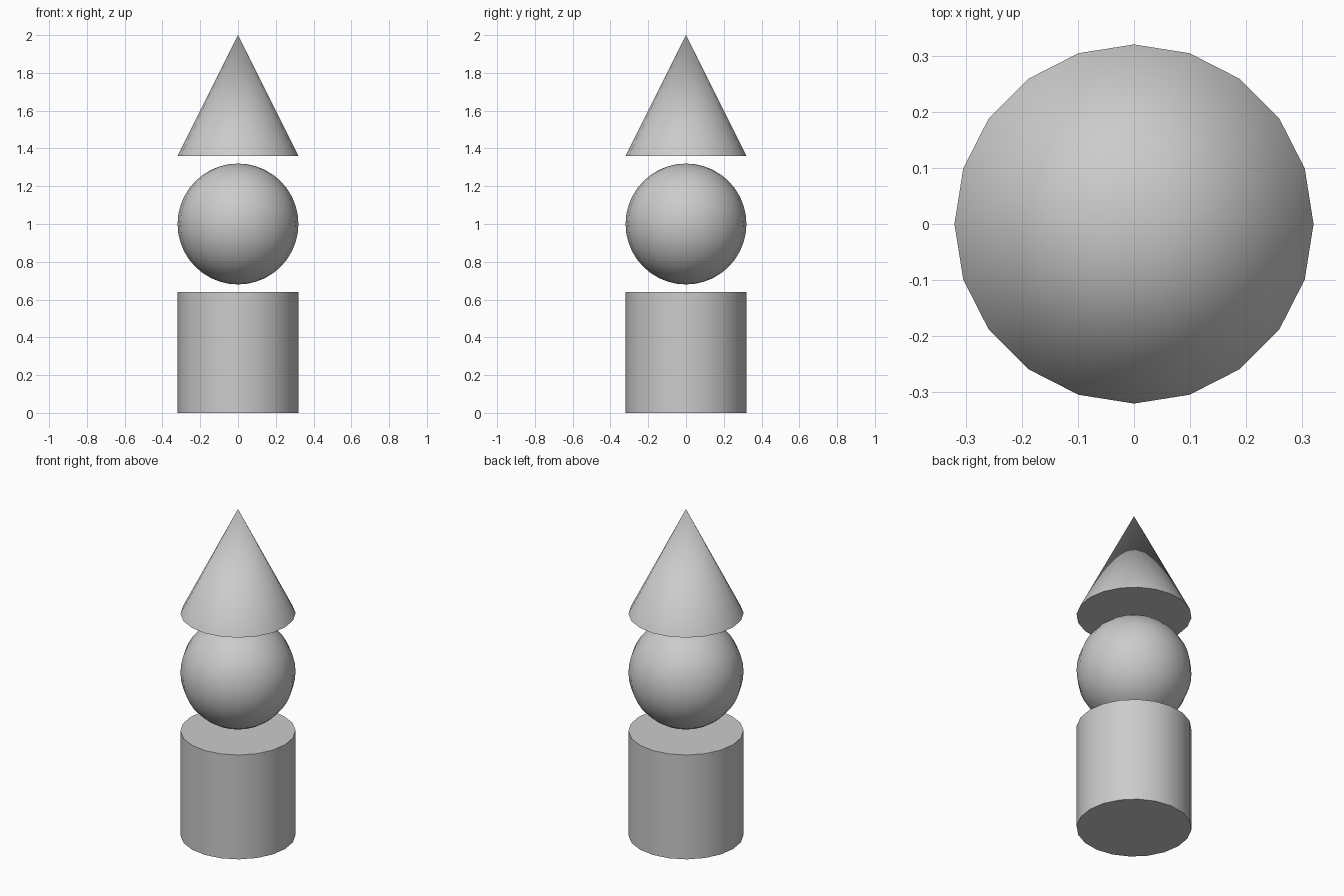
import bpy
import math

if "Cube" in bpy.data.objects:
    bpy.data.objects.remove(bpy.data.objects["Cube"])

R = 0.32       # shared radius
SIDES = 20     # shared number of sides
H = 2 * R      # height of every solid


def finish(name):
    ob = bpy.context.object
    ob.name = name
    bpy.ops.object.shade_smooth_by_angle(angle=math.radians(35))


# Bottom: upright cylinder
bpy.ops.mesh.primitive_cylinder_add(vertices=SIDES, radius=R, depth=H, location=(0, 0, R))
finish("base_cylinder")

# Middle: floating ball
bpy.ops.mesh.primitive_uv_sphere_add(segments=SIDES, ring_count=SIDES, radius=R, location=(0, 0, 1))
finish("middle_sphere")

# Top: floating cone
bpy.ops.mesh.primitive_cone_add(vertices=SIDES, radius1=R, radius2=0, depth=H, location=(0, 0, 2 - R))
finish("top_cone")
